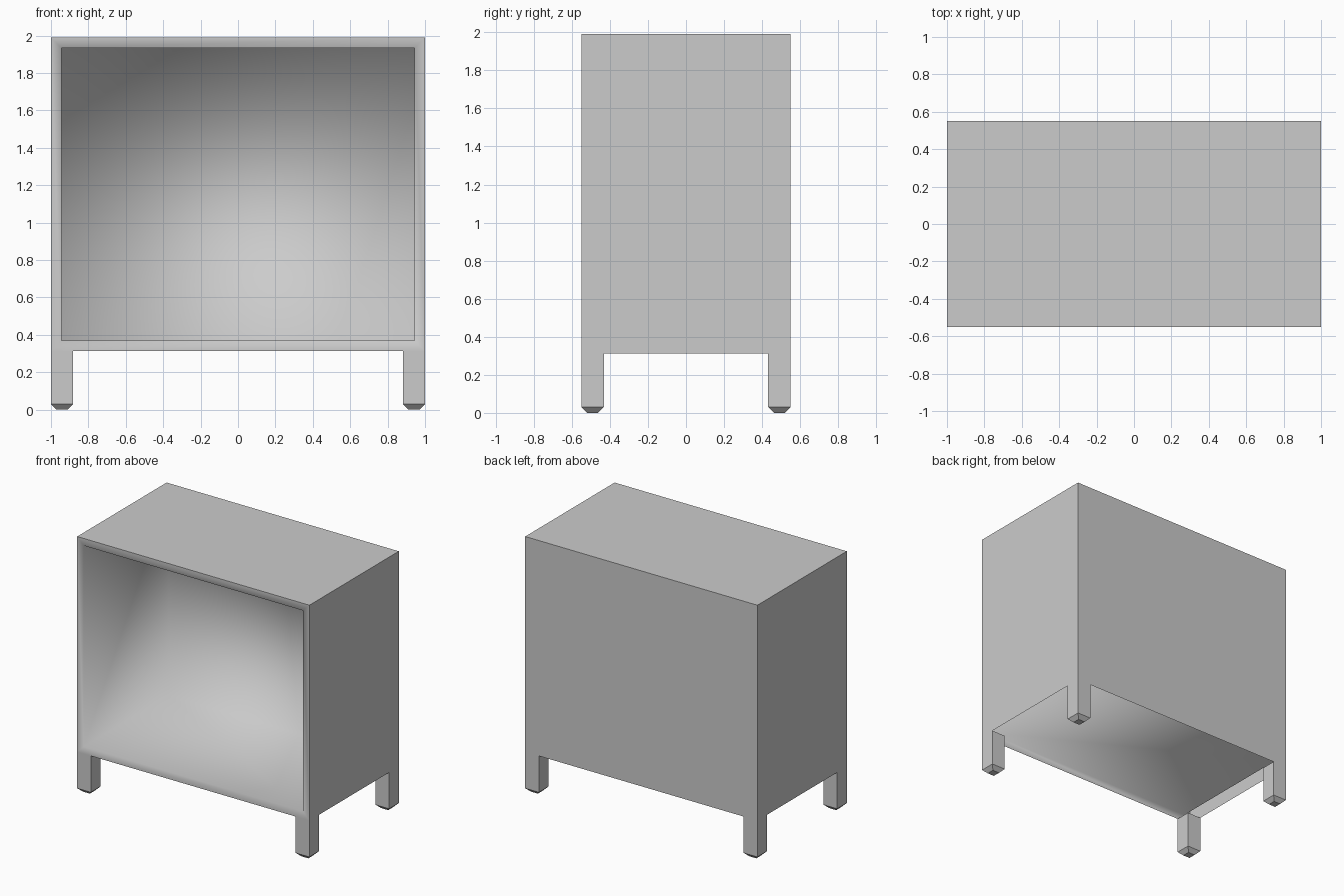
import bpy
import bmesh
from mathutils import Matrix, Vector

W, D = 1.0, 0.55            # half width, half depth
BASE, TOP = 0.313, 1.99     # carcass bottom and top
RIM = 0.056                 # frame thickness
LEG, TIP = 0.118, 0.03      # leg side, foot chamfer

cube = bpy.data.objects.get("Cube")
if cube:
    bpy.data.objects.remove(cube, do_unlink=True)

grey = bpy.data.materials.new("plain grey")
grey.use_nodes = True
colour = (0.6, 0.6, 0.6, 1)
grey.diffuse_color = colour
grey.node_tree.nodes["Principled BSDF"].inputs["Base Color"].default_value = colour


def box(bm, low, high):
    low, high = Vector(low), Vector(high)
    place = Matrix.Translation((low + high) / 2) @ Matrix.Diagonal((*(high - low), 1))
    bmesh.ops.create_cube(bm, size=1, matrix=place)
    bm.normal_update()


def drop_faces(bm, direction):
    gone = [f for f in bm.faces if f.normal.dot(Vector(direction)) > 0.9]
    bmesh.ops.delete(bm, geom=gone, context='FACES')


def finish(bm, name, smooth=False):
    mesh = bpy.data.meshes.new(name)
    for f in bm.faces:
        f.smooth = smooth
    bm.to_mesh(mesh)
    bm.free()
    mesh.materials.append(grey)
    obj = bpy.data.objects.new(name, mesh)
    bpy.context.collection.objects.link(obj)
    return obj


# Outer shell: top, sides and back, open at the front and underneath
bm = bmesh.new()
box(bm, (-W, -D, BASE), (W, D, TOP))
drop_faces(bm, (0, -1, 0))
drop_faces(bm, (0, 0, -1))
finish(bm, "outer_shell")

# Inner compartment with its front frame, softly shaded throughout
bm = bmesh.new()
box(bm, (-W + RIM, -D, BASE + RIM), (W - RIM, D - RIM, TOP - RIM))
drop_faces(bm, (0, -1, 0))
bmesh.ops.reverse_faces(bm, faces=bm.faces[:])
front_edges = [e for e in bm.edges if e.is_boundary]
new = bmesh.ops.extrude_edge_only(bm, edges=front_edges)["geom"]
middle = (BASE + TOP) / 2
for v in new:
    if isinstance(v, bmesh.types.BMVert):
        v.co.x += RIM if v.co.x > 0 else -RIM
        v.co.z += RIM if v.co.z > middle else -RIM
finish(bm, "inner_compartment", smooth=True)

# Four square legs with chamfered feet
for side, sx in (("left", 1), ("right", -1)):
    for end, sy in (("front", -1), ("back", 1)):
        bm = bmesh.new()
        cx, cy, h = sx * (W - LEG / 2), sy * (D - LEG / 2), LEG / 2
        box(bm, (cx - h, cy - h, TIP), (cx + h, cy + h, BASE))
        foot = [f for f in bm.faces if f.normal.z < -0.9]
        tip = bmesh.ops.extrude_face_region(bm, geom=foot)["geom"]
        bmesh.ops.delete(bm, geom=foot, context='FACES_ONLY')
        for v in tip:
            if isinstance(v, bmesh.types.BMVert):
                v.co.x += TIP if v.co.x < cx else -TIP
                v.co.y += TIP if v.co.y < cy else -TIP
                v.co.z = 0
        bmesh.ops.recalc_face_normals(bm, faces=bm.faces[:])
        finish(bm, f"{end}_{side}_leg")
